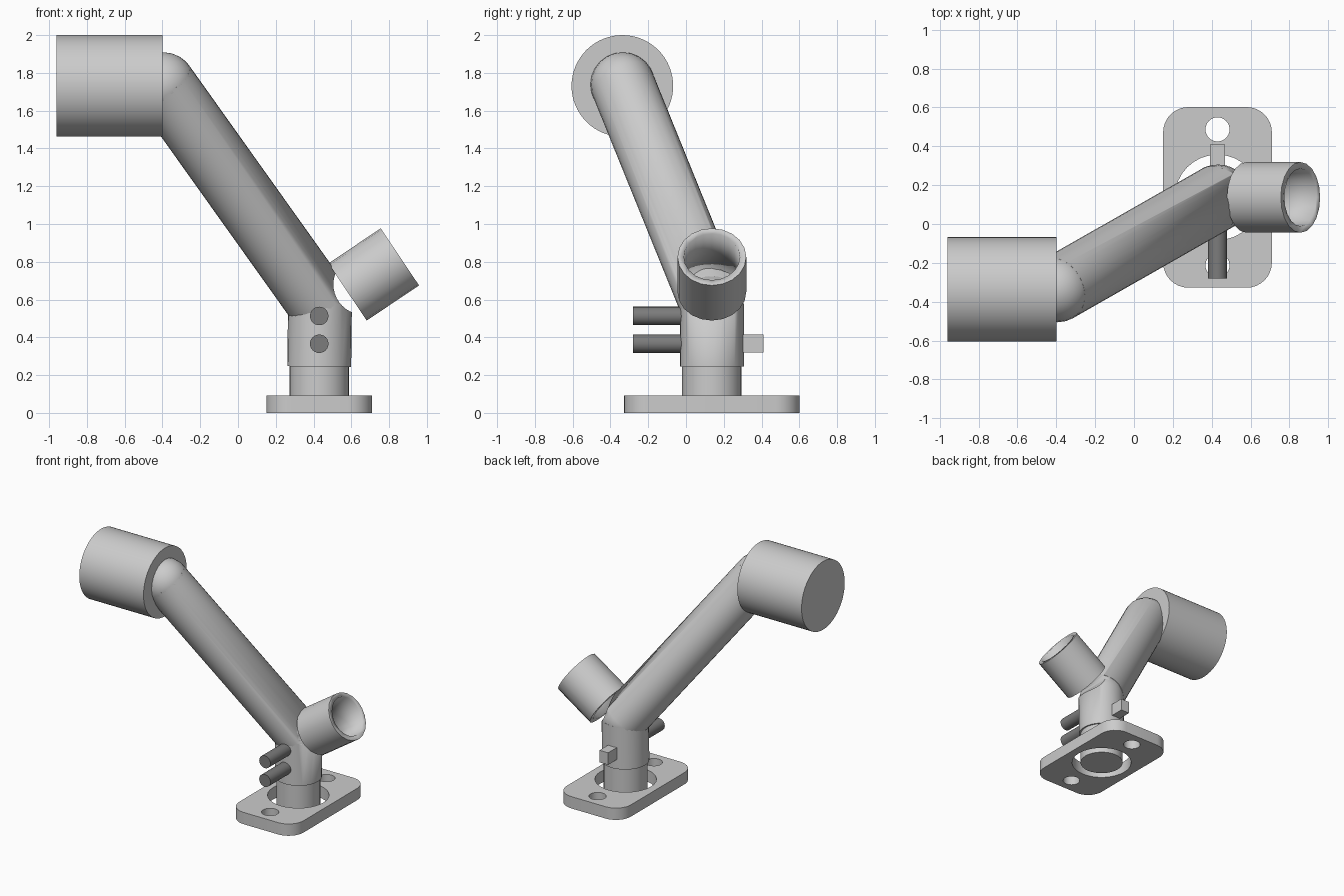
import bpy, bmesh, math
from mathutils import Vector

if "Cube" in bpy.data.objects:
    bpy.data.objects.remove(bpy.data.objects["Cube"])

AX, AY = 0.43, 0.137      # vertical axis of the base


def smooth(ob, angle=35):
    bpy.ops.object.select_all(action='DESELECT')
    ob.select_set(True)
    bpy.context.view_layer.objects.active = ob
    bpy.ops.object.shade_smooth_by_angle(angle=math.radians(angle))


def rod(name, a, b, r, sides=32):
    """Closed cylinder between two points."""
    a, b = Vector(a), Vector(b)
    d = b - a
    bpy.ops.mesh.primitive_cylinder_add(vertices=sides, radius=r, depth=d.length,
                                        location=(a + b) / 2,
                                        rotation=d.to_track_quat('Z', 'Y').to_euler())
    ob = bpy.context.object
    ob.name = name
    smooth(ob)
    return ob


def ball(name, loc, r):
    bpy.ops.mesh.primitive_uv_sphere_add(segments=24, ring_count=12, radius=r, location=loc)
    ob = bpy.context.object
    ob.name = name
    smooth(ob)
    return ob


def cut(ob, cutter):
    """Subtract a cutter and keep the cutter for reuse."""
    m = ob.modifiers.new("cut", 'BOOLEAN')
    m.operation, m.solver, m.object = 'DIFFERENCE', 'EXACT', cutter
    bpy.ops.object.select_all(action='DESELECT')
    ob.select_set(True)
    bpy.context.view_layer.objects.active = ob
    # keep the cut ahead of any smoothing modifier
    bpy.ops.object.modifier_move_to_index(modifier=m.name, index=0)
    bpy.ops.object.modifier_apply(modifier=m.name)


def drop(ob):
    bpy.data.objects.remove(ob, do_unlink=True)


# Rounded mounting plate with a large bore and two bolt holes
hx, hy, rad, thick = 0.28, 0.465, 0.13, 0.093
bm = bmesh.new()
outline = []
for i, (sx, sy) in enumerate([(1, 1), (-1, 1), (-1, -1), (1, -1)]):
    for k in range(9):
        t = math.radians(90 * i + 90 * k / 8)
        outline.append(bm.verts.new((AX + sx * (hx - rad) + rad * math.cos(t),
                                     AY + sy * (hy - rad) + rad * math.sin(t), 0)))
face = bm.faces.new(outline)
ext = bmesh.ops.extrude_face_region(bm, geom=[face])
bmesh.ops.translate(bm, vec=(0, 0, thick),
                    verts=[v for v in ext['geom'] if isinstance(v, bmesh.types.BMVert)])
bmesh.ops.recalc_face_normals(bm, faces=bm.faces)
mesh = bpy.data.meshes.new("mounting_plate")
bm.to_mesh(mesh)
bm.free()
plate = bpy.data.objects.new("mounting_plate", mesh)
bpy.context.collection.objects.link(plate)
for y, r in [(AY, 0.22), (AY + 0.35, 0.062), (AY - 0.35, 0.062)]:
    c = rod("hole_cutter", (AX, y, -0.1), (AX, y, 0.2), r)
    cut(plate, c)
    drop(c)
smooth(plate)

# Base pipe, collar, elbow and sloping arm
rod("base_pipe", (AX, AY, 0), (AX, AY, 0.26), 0.157)
bend = (AX + 0.004, AY, 0.575)
top = (-0.395, -0.335, 1.738)
collar = rod("collar", (AX, AY, 0.245), bend, 0.169)
elbow = ball("lower_elbow", bend, 0.169)
arm = rod("arm", bend, top, 0.17)
ball("upper_elbow", top, 0.171)

# Scoop in the elbow facing the side socket
scoop = rod("scoop_cutter", (0.665, AY - 0.4, 0.68), (0.665, AY + 0.4, 0.68), 0.16, 40)
for ob in (collar, elbow, arm):
    cut(ob, scoop)
drop(scoop)

# Big drum at the top of the arm
rod("drum", (-0.96, -0.337, 1.731), (-0.4, -0.337, 1.731), 0.269, 64)

# Open side socket
a, b = Vector((0.58, AY, 0.64)), Vector((0.857, AY, 0.826))
socket = rod("side_socket", a, b, 0.182, 20)
d = (b - a).normalized() * 0.1
bore = rod("bore_cutter", a - d, b + d, 0.148, 20)
cut(socket, bore)
drop(bore)

# Two dark pins at the front of the collar
dark = bpy.data.materials.new("dark_grey")
dark.diffuse_color = (0.2, 0.2, 0.2, 1)
dark.use_nodes = True
dark.node_tree.nodes["Principled BSDF"].inputs["Base Color"].default_value = dark.diffuse_color
for name, z in (("upper_pin", 0.513), ("lower_pin", 0.366)):
    pin = rod(name, (AX, -0.28, z), (AX, 0.0, z), 0.049, 24)
    pin.data.materials.append(dark)

# Square key at the back of the collar
bpy.ops.mesh.primitive_cube_add(size=1, location=(AX, 0.34, 0.367))
key = bpy.context.object
key.name = "square_key"
key.scale = (0.075, 0.14, 0.095)
